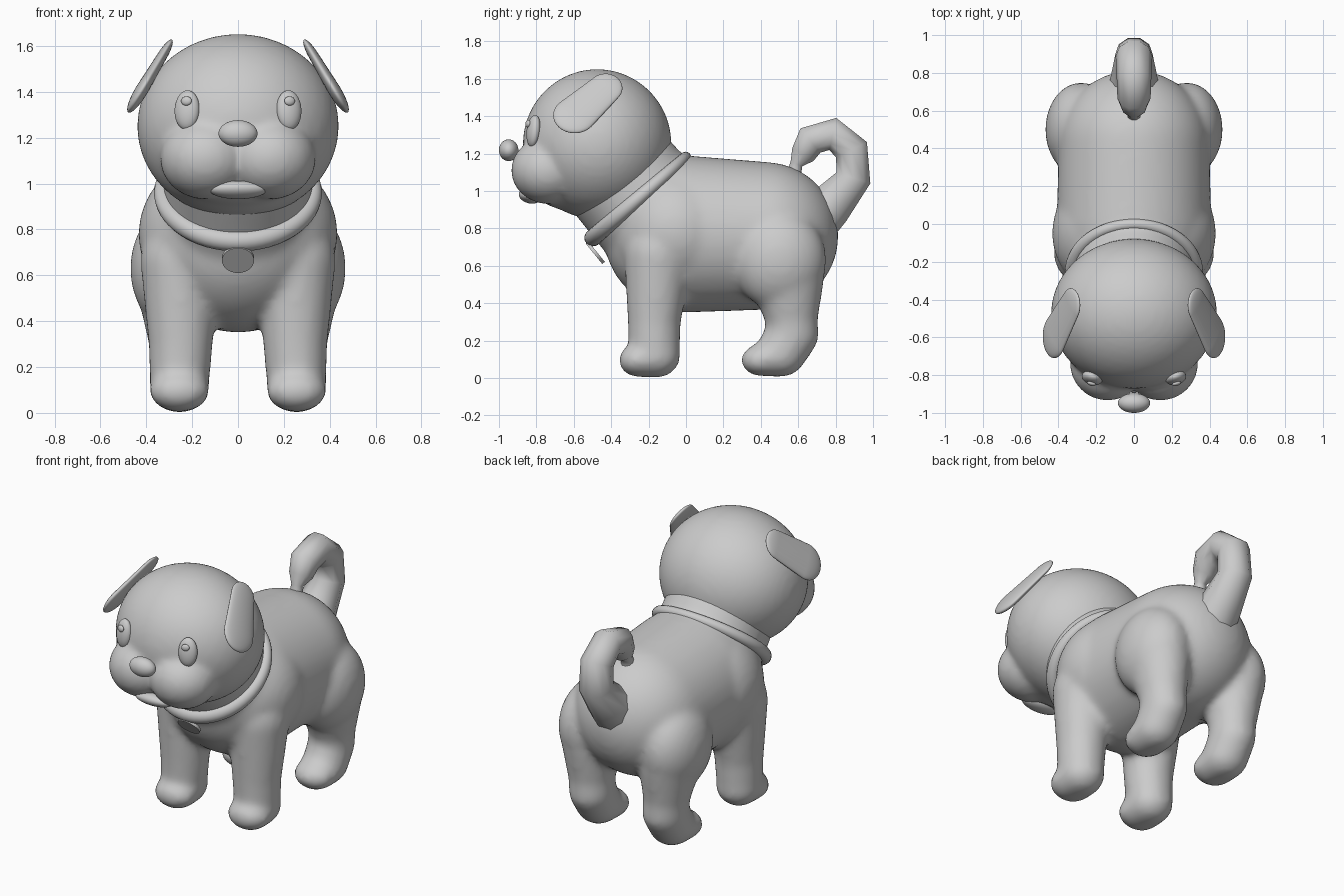
import bpy, bmesh, math
from mathutils import Matrix, Vector

if "Cube" in bpy.data.objects:
    bpy.data.objects.remove(bpy.data.objects["Cube"])

grey = bpy.data.materials.new("plain_grey")
grey.diffuse_color = (0.6, 0.6, 0.6, 1)
grey.use_nodes = True
grey.node_tree.nodes["Principled BSDF"].inputs["Base Color"].default_value = grey.diffuse_color


def add_object(name, bm):
    mesh = bpy.data.meshes.new(name)
    bm.to_mesh(mesh)
    bm.free()
    for p in mesh.polygons:
        p.use_smooth = True
    mesh.materials.append(grey)
    obj = bpy.data.objects.new(name, mesh)
    bpy.context.collection.objects.link(obj)
    return obj


def ball_points(center, radii):
    """Points of an ellipsoid; a single radius gives a sphere."""
    r = radii if isinstance(radii, tuple) else (radii,) * 3
    bm = bmesh.new()
    bmesh.ops.create_icosphere(bm, subdivisions=4, radius=1)
    pts = [Vector(center) + Vector([a * b for a, b in zip(v.co, r)]) for v in bm.verts]
    bm.free()
    return pts


def add_hull(bm, *balls):
    """Tight skin around one or more ellipsoids."""
    part = bmesh.new()
    for ball in balls:
        for p in ball_points(*ball):
            part.verts.new(p)
    bmesh.ops.convex_hull(part, input=part.verts)
    loose = [v for v in part.verts if not v.link_faces]
    bmesh.ops.delete(part, geom=loose, context='VERTS')
    bmesh.ops.recalc_face_normals(part, faces=part.faces)
    mesh = bpy.data.meshes.new("temp")
    part.to_mesh(mesh)
    part.free()
    bm.from_mesh(mesh)
    bpy.data.meshes.remove(mesh)


def add_limb(bm, balls):
    for a, b in zip(balls, balls[1:]):
        add_hull(bm, a, b)


def blend(obj, voxel, smooth):
    """Fuse overlapping masses into one soft skin."""
    m = obj.modifiers.new("fuse", 'REMESH')
    m.mode = 'VOXEL'
    m.voxel_size = voxel
    m.use_smooth_shade = True
    s = obj.modifiers.new("soften", 'SMOOTH')
    s.factor = 0.5
    s.iterations = smooth


def ellipsoid(name, center, radii, rot=Matrix()):
    bm = bmesh.new()
    bmesh.ops.create_uvsphere(
        bm, u_segments=32, v_segments=20, radius=1,
        matrix=Matrix.Translation(center) @ rot @ Matrix.Diagonal((*radii, 1)))
    return add_object(name, bm)


# body: torso, neck and four legs
bm = bmesh.new()
add_hull(bm, ((0, -0.01, 0.77), (0.41, 0.43, 0.42)), ((0, 0.42, 0.76), (0.40, 0.395, 0.395)))
add_hull(bm, ((0, -0.05, 0.78), (0.435, 0.38, 0.38)))
add_hull(bm, ((0, -0.16, 0.86), 0.33), ((0, -0.38, 1.12), 0.32))
for s in (-1, 1):
    # front leg and paw
    add_limb(bm, [((s * 0.25, -0.15, 0.66), (0.175, 0.18, 0.2)),
                  ((s * 0.25, -0.17, 0.3), (0.14, 0.142, 0.14)),
                  ((s * 0.255, -0.17, 0.14), (0.13, 0.138, 0.13))])
    add_hull(bm, ((s * 0.255, -0.16, 0.12), (0.13, 0.13, 0.12)),
             ((s * 0.255, -0.255, 0.095), (0.13, 0.105, 0.09)))
    # hind thigh, shin and paw
    add_hull(bm, ((s * 0.28, 0.50, 0.63), (0.19, 0.25, 0.27)))
    add_limb(bm, [((s * 0.27, 0.54, 0.55), (0.17, 0.2, 0.2)),
                  ((s * 0.26, 0.565, 0.32), (0.13, 0.14, 0.14)),
                  ((s * 0.255, 0.565, 0.23), (0.13, 0.145, 0.13)),
                  ((s * 0.255, 0.50, 0.12), (0.13, 0.14, 0.115)),
                  ((s * 0.255, 0.40, 0.095), (0.125, 0.105, 0.085))])
blend(add_object("body", bm), 0.02, 12)

# head: skull, jaw and two cheeks
bm = bmesh.new()
add_hull(bm, ((0, -0.475, 1.25), (0.44, 0.398, 0.402)))
add_hull(bm, ((0, -0.58, 1.06), (0.31, 0.26, 0.17)))
for s in (-1, 1):
    add_hull(bm, ((s * 0.14, -0.735, 1.11), (0.2, 0.2, 0.18)))
blend(add_object("head", bm), 0.018, 8)

# face
ellipsoid("nose", (0, -0.948, 1.218), (0.085, 0.052, 0.058))
ellipsoid("mouth", (0, -0.835, 0.972), (0.125, 0.06, 0.038), Matrix.Rotation(-0.25, 4, 'X'))
for side, s in (("left", 1), ("right", -1)):
    turn = Matrix.Rotation(s * 0.3, 4, 'Z') @ Matrix.Rotation(-0.12, 4, 'X')
    ellipsoid(side + "_eye", (s * 0.222, -0.815, 1.32), (0.056, 0.035, 0.087), turn)
    ellipsoid(side + "_pupil", (s * 0.225, -0.845, 1.36), (0.024, 0.012, 0.02), turn)

    # ear: flat rounded plate leaning outwards
    bm = bmesh.new()
    add_hull(bm, ((-0.595, -0.085, 0), (0.115, 0.11, 0.028)),
             ((-0.43, 0.085, 0), (0.09, 0.09, 0.022)))
    along, normal = Vector((-s * 0.514, 0, 0.857)), Vector((s * 0.857, 0, 0.514))
    frame = Matrix((Vector((0, 1, 0)), along, normal)).transposed().to_4x4()
    bm.transform(Matrix.Translation((s * 0.378, 0, 1.477)) @ frame)
    bmesh.ops.recalc_face_normals(bm, faces=bm.faces)
    add_object(side + "_ear", bm)

# collar: tilted ring, thicker at the throat
bm = bmesh.new()
N, M = 64, 16
rings = []
for i in range(N):
    a = 2 * math.pi * i / N
    out = Vector((math.cos(a), math.sin(a), 0))
    r = 0.038 - 0.008 * math.sin(a)
    ring = []
    for j in range(M):
        b = 2 * math.pi * j / M
        ring.append(bm.verts.new(out * (0.328 + r * math.cos(b)) + Vector((0, 0, r * math.sin(b)))))
    rings.append(ring)
for i in range(N):
    for j in range(M):
        k, l = (i + 1) % N, (j + 1) % M
        bm.faces.new((rings[i][j], rings[k][j], rings[k][l], rings[i][l]))
bm.transform(Matrix.Translation((0, -0.25, 0.965)) @ Matrix.Rotation(math.radians(41), 4, 'X'))
add_object("collar", bm)

# tag: thin disc hanging from the collar
bm = bmesh.new()
bmesh.ops.create_cone(bm, cap_ends=True, segments=32, radius1=0.07, radius2=0.07, depth=0.018,
                      matrix=Matrix.Translation((0, -0.485, 0.67)) @ Matrix.Rotation(math.radians(129), 4, 'X'))
tag = add_object("tag", bm)
for p in tag.data.polygons:
    p.use_smooth = len(p.vertices) == 4
    
# tail: coarse curled tube, (y, z, radius)
path = [(0.66, 0.82, 0.15), (0.77, 0.92, 0.125), (0.895, 1.07, 0.1), (0.885, 1.22, 0.097),
        (0.785, 1.305, 0.092), (0.665, 1.27, 0.088), (0.625, 1.195, 0.07),
        (0.59, 1.145, 0.035), (0.58, 1.10, 0.04)]
curve = bpy.data.curves.new("tail_path", 'CURVE')
curve.dimensions = '3D'
curve.bevel_depth = 1
curve.bevel_resolution = 3
curve.use_fill_caps = True
spline = curve.splines.new('POLY')
spline.points.add(len(path) - 1)
for pt, (y, z, r) in zip(spline.points, path):
    pt.co = (0, y, z, 1)
    pt.radius = r
helper = bpy.data.objects.new("tail_path", curve)
mesh = bpy.data.meshes.new_from_object(helper)
bm = bmesh.new()
bm.from_mesh(mesh)
bmesh.ops.recalc_face_normals(bm, faces=bm.faces)
add_object("tail", bm)
bpy.data.objects.remove(helper)
bpy.data.meshes.remove(mesh)
